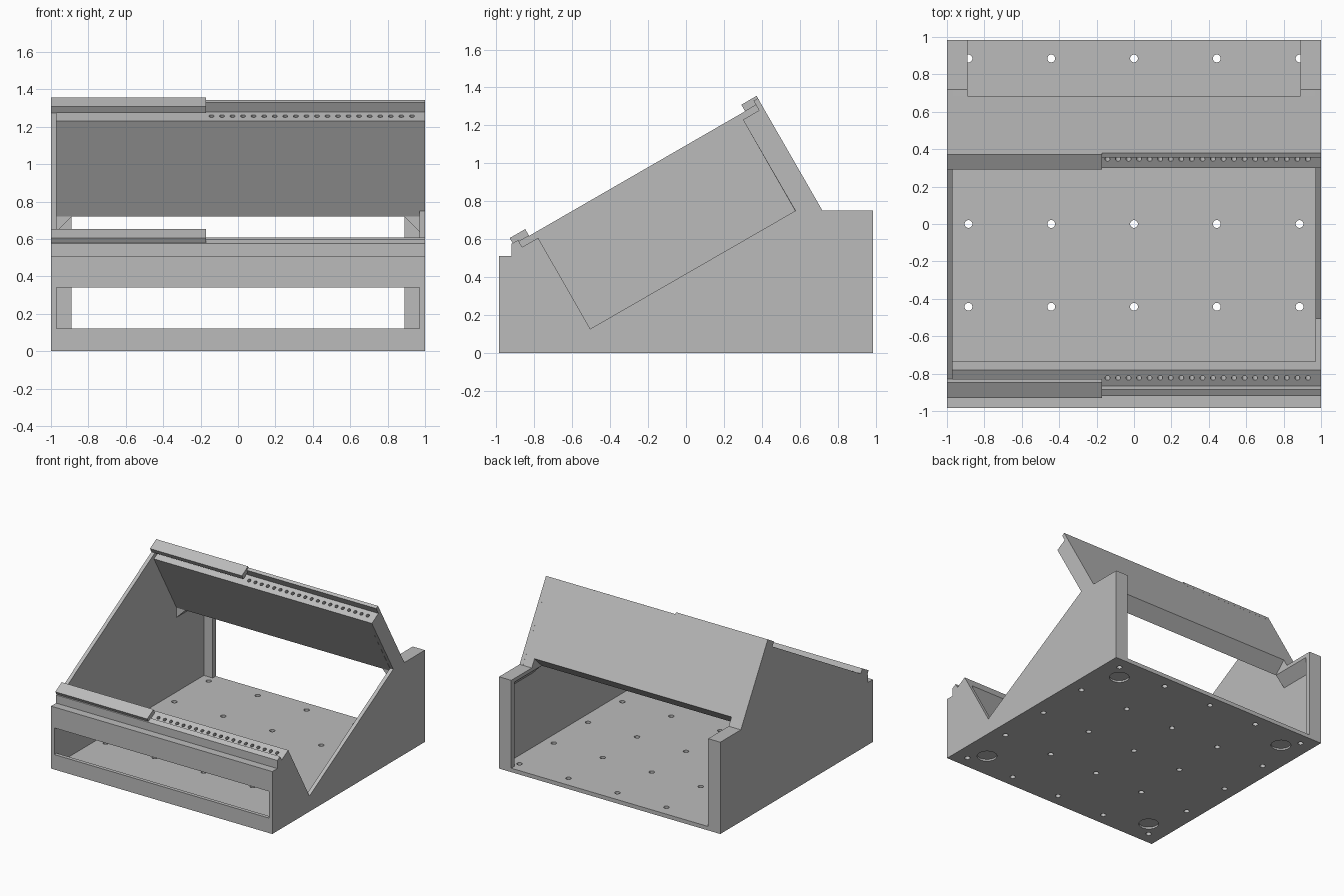
import bpy, bmesh, math
from mathutils import Vector, Matrix

if "Cube" in bpy.data.objects:
    bpy.data.objects.remove(bpy.data.objects["Cube"])

grey = bpy.data.materials.new("plain_grey")
grey.diffuse_color = (0.5, 0.5, 0.5, 1)
grey.use_nodes = True
grey.node_tree.nodes["Principled BSDF"].inputs["Base Color"].default_value = grey.diffuse_color


def make_object(name, bm):
    bmesh.ops.recalc_face_normals(bm, faces=bm.faces)
    mesh = bpy.data.meshes.new(name)
    bm.to_mesh(mesh)
    bm.free()
    mesh.materials.append(grey)
    ob = bpy.data.objects.new(name, mesh)
    bpy.context.collection.objects.link(ob)
    return ob


def prism(name, points, start, depth):
    """Extrude a closed outline of 3D points along depth."""
    bm = bmesh.new()
    face = bm.faces.new([bm.verts.new(Vector(p) + Vector(start)) for p in points])
    ext = bmesh.ops.extrude_face_region(bm, geom=[face])
    verts = [v for v in ext["geom"] if isinstance(v, bmesh.types.BMVert)]
    bmesh.ops.translate(bm, verts=verts, vec=depth)
    return make_object(name, bm)


def side_prism(name, yz, x0, x1):
    return prism(name, [(0, y, z) for y, z in yz], (x0, 0, 0), (x1 - x0, 0, 0))


def box(name, x0, x1, y0, y1, z0, z1):
    return side_prism(name, [(y0, z0), (y1, z0), (y1, z1), (y0, z1)], x0, x1)


def drill(target, name, cylinders, tilt=0):
    """Cut (centre, radius, depth) cylinders out of the target."""
    bm = bmesh.new()
    for centre, r, d in cylinders:
        mat = Matrix.Translation(centre) @ Matrix.Rotation(tilt, 4, 'X')
        bmesh.ops.create_cone(bm, cap_ends=True, segments=20, radius1=r,
                              radius2=r, depth=d, matrix=mat)
    cutter = make_object(name, bm)
    cutter.hide_render = True
    cutter.hide_set(True)
    mod = target.modifiers.new("holes", 'BOOLEAN')
    mod.operation = 'DIFFERENCE'
    mod.solver = 'EXACT'
    mod.object = cutter


X, IN, OPEN = 1.0, 0.97, 0.89   # outer side, inner side, rear opening

# Stepped rail outlines shared by the blocks and the right wall (y, z)
front_rail = [(-.985, .51), (-.92, .51), (-.92, .576), (-.885, .596),
              (-.865, .558), (-.78, .607)]
back_rail = [(.30, 1.23), (.385, 1.279), (.356, 1.33), (.379, 1.343)]

# Floor with vent holes and round foot recesses underneath
floor = box("floor", -IN, IN, -.955, .985, 0, .032)
holes = [((x, y, .016), .021, .1)
         for x in (-.885, -.4425, 0, .4425, .885)
         for y in (-.885, -.4425, 0, .4425, .885)]
feet = [((sx * .79, sy * .77, 0), .075, .03) for sx in (-1, 1) for sy in (-1, 1)]
drill(floor, "floor_hole_cutter", holes + feet)

# Left wall: full height
side_prism("left_wall", [(-.985, 0), (.985, 0), (.985, .75), (.72, .75),
                         (.379, 1.343), (.356, 1.33), (.373, 1.31),
                         (-.83, .616), (-.885, .596), (-.92, .576),
                         (-.92, .51), (-.985, .51)], -X, -IN)

# Right wall: large angled cutout
side_prism("right_wall", [(-.985, 0)] + front_rail + [(-.505, .127), (.577, .75)]
           + back_rail + [(.72, .75), (.985, .75), (.985, 0)], IN, X)

# Front: low sill below the slot, rail block above it
box("front_sill", -IN, IN, -.985, -.955, 0, .122)
front = side_prism("front_block", [(-.985, .34)] + front_rail
                   + [(-.735, .528), (-.923, .34)], -IN, IN)

# Sloped rear panel with a chamfered lower edge
rear = side_prism("rear_panel", back_rail + [(.684, .812), (.592, .72)], -IN, IN)

# Rows of screw holes in both rails
for ob, label, y, z in ((front, "front", -.823, .582), (rear, "rear", .347, 1.257)):
    row = [((-.142 + i * .0564, y, z), .0135, .1) for i in range(20)]
    drill(ob, label + "_rail_hole_cutter", row, math.radians(30))

# Raised lips over the left part of each rail
side_prism("front_lip", [(-.93, .606), (-.848, .653), (-.828, .618), (-.91, .571)],
           -X, -.17)
side_prism("rear_lip", [(.292, 1.309), (.372, 1.356), (.392, 1.321), (.312, 1.274)],
           -X, -.17)

# Rear opening frame: posts, flanges and sloped supports on both sides
for label, s in (("left", -1), ("right", 1)):
    a, b = sorted((s * OPEN, s * IN))
    box(label + "_rear_post", a, b, .945, .985, .032, .72)
    side_prism(label + "_rear_flange", [(.592, .72), (.985, .72), (.985, .75),
                                        (.72, .75), (.684, .812)], a, b)
    prism(label + "_flange_support",
          [(s * OPEN, 0, .72), (s * IN, 0, .72), (s * IN, 0, .64)],
          (0, .592, 0), (0, .353, 0))
